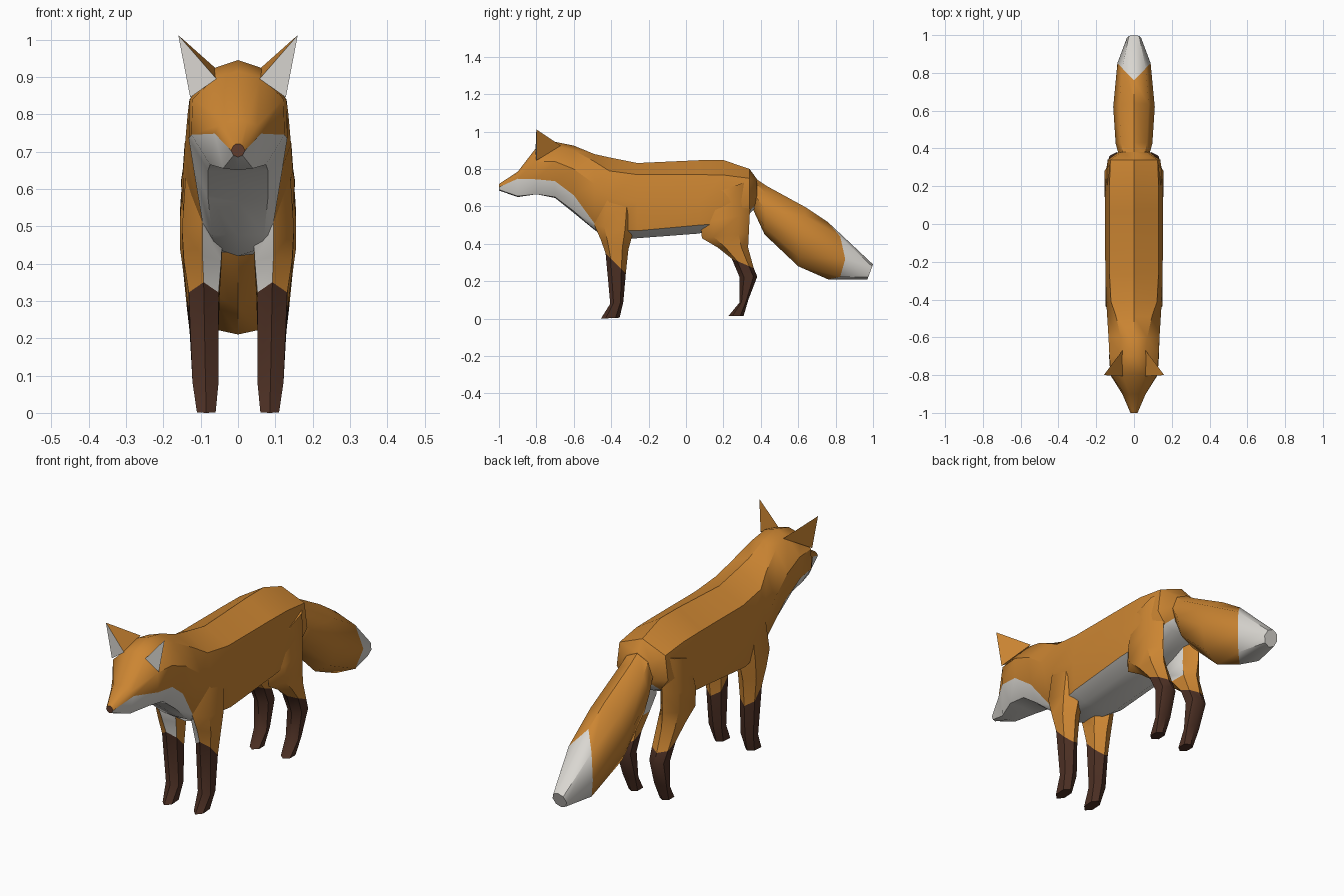
import bpy, bmesh, math
from mathutils import Vector

if "Cube" in bpy.data.objects:
    bpy.data.objects.remove(bpy.data.objects["Cube"])


def material(name, rgb):
    m = bpy.data.materials.new(name)
    m.diffuse_color = (*rgb, 1)
    m.use_nodes = True
    m.node_tree.nodes["Principled BSDF"].inputs["Base Color"].default_value = m.diffuse_color
    return m


MATS = [material("orange fur", (0.60, 0.235, 0.032)),
        material("white fur", (0.70, 0.68, 0.64)),
        material("dark brown fur", (0.075, 0.030, 0.018)),
        material("nose brown", (0.12, 0.045, 0.025))]
ORANGE, WHITE, BROWN, NOSE = range(4)


def finish(name, bm, angle):
    bmesh.ops.recalc_face_normals(bm, faces=bm.faces)
    me = bpy.data.meshes.new(name)
    bm.to_mesh(me)
    bm.free()
    ob = bpy.data.objects.new(name, me)
    bpy.context.collection.objects.link(ob)
    for m in MATS:
        me.materials.append(m)
    bpy.ops.object.select_all(action='DESELECT')
    ob.select_set(True)
    bpy.context.view_layer.objects.active = ob
    bpy.ops.object.shade_smooth_by_angle(angle=math.radians(angle))
    return ob


def loft(name, rings, colour, start, end, angle=38):
    """Skin closed rings; colour(row, side) gives each face its material."""
    bm = bmesh.new()
    vs = [[bm.verts.new(p) for p in r] for r in rings]
    n = len(vs[0])
    for i in range(len(vs) - 1):
        for j in range(n):
            k = (j + 1) % n
            f = bm.faces.new((vs[i][j], vs[i][k], vs[i + 1][k], vs[i + 1][j]))
            f.material_index = colour(i, j)
    bm.faces.new(vs[0]).material_index = start
    bm.faces.new(vs[-1]).material_index = end
    return finish(name, bm, angle)


# Body and head: y, bottom z, four (x, z) side points going up, top z.
# The second side point is the white / orange border.
BODY = [
    (-1.00, .685, .012, .690, .019, .703, .013, .715, .006, .720, .720),
    (-0.90, .650, .040, .655, .062, .748, .052, .770, .025, .780, .785),
    (-0.80, .670, .075, .665, .125, .745, .122, .840, .060, .900, .915),
    (-0.70, .645, .080, .650, .132, .735, .130, .840, .060, .925, .945),
    (-0.60, .565, .080, .575, .120, .660, .135, .800, .070, .900, .925),
    (-0.49, .475, .070, .478, .095, .510, .142, .720, .095, .840, .880),
    (-0.41, .420, .060, .440, .110, .470, .147, .650, .122, .790, .862),
    (-0.26, .430, .080, .430, .142, .470, .152, .620, .130, .770, .832),
    (0.07, .455, .080, .455, .145, .500, .153, .620, .130, .770, .847),
    (0.20, .500, .060, .500, .140, .510, .153, .620, .130, .768, .848),
    (0.34, .560, .050, .560, .100, .575, .140, .630, .125, .750, .800),
    (0.38, .600, .030, .600, .050, .620, .085, .660, .070, .720, .745),
]


def body_ring(row):
    y, zb, zt = row[0], row[1], row[-1]
    side = [(row[k], row[k + 1]) for k in (2, 4, 6, 8)]
    pts = [(0, zb)] + side + [(0, zt)] + [(-x, z) for x, z in reversed(side)]
    return [(x, y, z) for x, z in pts]


loft("body_and_head", [body_ring(r) for r in BODY],
     lambda i, j: WHITE if j in (0, 1, 8, 9) else ORANGE, NOSE, ORANGE)


# Tail: top (y, z), bottom (y, z), half width, backward bulge of the sides
TAIL = [(.37, .750, .36, .58, .080, 0), (.43, .710, .42, .45, .097, 0),
        (.64, .595, .60, .28, .110, 0), (.76, .515, .76, .21, .088, .11),
        (1.0, .290, .97, .21, .038, 0)]


def tail_ring(row):
    yt, zt, yb, zb, hw, bulge = row
    top, bot = Vector((0, yt, zt)), Vector((0, yb, zb))
    ring = []
    for k in range(8):
        a = k * math.pi / 4
        c, s = math.cos(a), math.sin(a)
        p = bot.lerp(top, (1 + s) / 2)
        ring.append(p + Vector((hw * c, .83 * bulge * abs(c), -.4 * bulge * abs(c))))
    return ring


loft("tail", [tail_ring(r) for r in TAIL],
     lambda i, j: WHITE if i == 3 else ORANGE, ORANGE, WHITE, 45)


# Legs: front (y, z), back (y, z), inner x, outer x, from the foot up
FRONT_LEG = [(-.455, .000, -.355, .005, .060, .110), (-.405, .080, -.335, .090, .052, .122),
             (-.430, .350, -.322, .240, .052, .132), (-.455, .420, -.308, .370, .045, .145),
             (-.490, .500, -.280, .470, .040, .150), (-.470, .640, -.270, .640, .060, .140)]
BACK_LEG = [(.228, .015, .308, .015, .060, .110), (.285, .085, .333, .100, .052, .120),
            (.287, .220, .381, .225, .052, .130), (.245, .320, .362, .270, .050, .137),
            (.170, .380, .332, .380, .050, .147), (.085, .430, .336, .460, .058, .155),
            (.078, .510, .341, .560, .060, .155), (.120, .660, .345, .740, .060, .143)]


def leg_ring(row, sx):
    y0, z0, y1, z1, xi, xo = row
    xm = (xi + xo) / 2
    pts = [(xm, 0), (xo, .25), (xo, .78), (xm, 1), (xi, .78), (xi, .25)]
    return [(sx * x, y0 + (y1 - y0) * t, z0 + (z1 - z0) * t) for x, t in pts]


def leg(name, rows, sx, brown_rows, white_row, white_sides):
    def colour(i, j):
        if i < brown_rows:
            return BROWN
        return WHITE if i >= white_row and j in white_sides else ORANGE
    loft(name, [leg_ring(r, sx) for r in rows], colour, BROWN, ORANGE, 45)


def ear(name, sx):
    tip, inner, outer, back = [Vector((sx * x, y, z)) for x, y, z in (
        (.16, -.80, 1.012), (.058, -.805, .895), (.128, -.80, .845), (.062, -.67, .925))]
    bm = bmesh.new()
    t, i, o, b = [bm.verts.new(p) for p in (tip, inner, outer, back)]
    bm.faces.new((t, i, o)).material_index = WHITE
    for tri in ((t, o, b), (t, b, i), (i, b, o)):
        bm.faces.new(tri).material_index = ORANGE
    finish(name, bm, 30)


for side, sx in (("left", 1), ("right", -1)):
    leg("front_leg_" + side, FRONT_LEG, sx, 2, 2, (5,))
    leg("back_leg_" + side, BACK_LEG, sx, 3, 4, (4, 5))
    ear("ear_" + side, sx)
